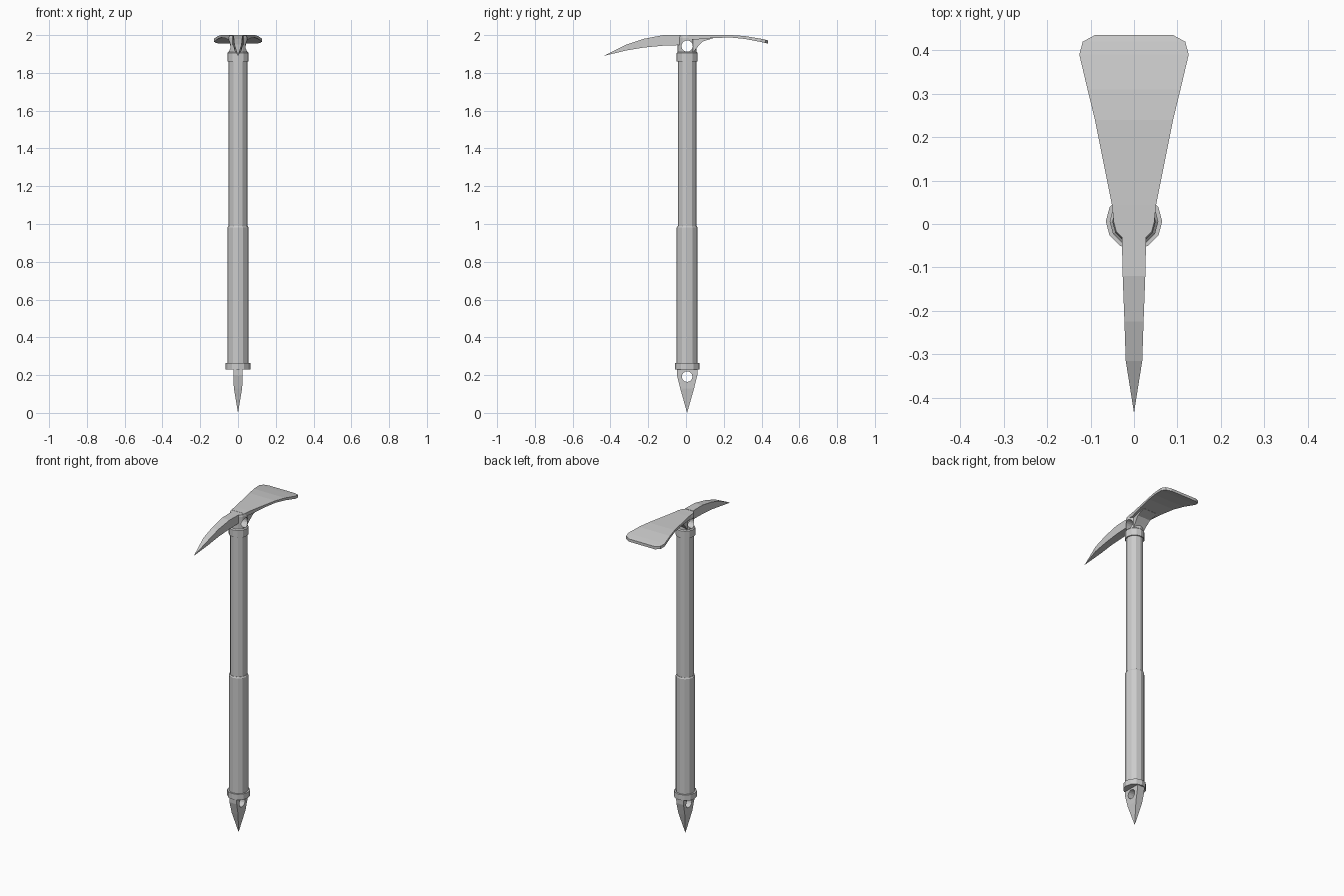
import bpy, bmesh, math

if "Cube" in bpy.data.objects:
    bpy.data.objects.remove(bpy.data.objects["Cube"])

CY = 0.006   # shaft axis sits slightly off the y origin


def finish(name, bm):
    bmesh.ops.remove_doubles(bm, verts=bm.verts, dist=1e-5)
    bmesh.ops.recalc_face_normals(bm, faces=bm.faces)
    mesh = bpy.data.meshes.new(name)
    bm.to_mesh(mesh)
    bm.free()
    obj = bpy.data.objects.new(name, mesh)
    bpy.context.collection.objects.link(obj)
    return obj


def tube(name, levels, sides=12):
    """Stack of polygon rings given as (z, radius)."""
    rings = [[(r * math.cos(math.tau * i / sides), CY + r * math.sin(math.tau * i / sides), z)
              for i in range(sides)] for z, r in levels]
    return loft(name, rings)


def loft(name, rings):
    """Skin closed rings and cap both ends."""
    bm = bmesh.new()
    vs = [[bm.verts.new(p) for p in ring] for ring in rings]
    n = len(rings[0])
    for a, b in zip(vs, vs[1:]):
        for i in range(n):
            j = (i + 1) % n
            bm.faces.new((a[i], a[j], b[j], b[i]))
    bm.faces.new(vs[0])
    if rings[-1][0] != rings[-1][1]:
        bm.faces.new(vs[-1])
    return finish(name, bm)


def blade(name, sections):
    """Loft along y from (y, half width, bottom z, top z)."""
    return loft(name, [[(-w, y, b), (w, y, b), (w, y, t), (-w, y, t)]
                       for y, w, b, t in sections])


def drill(obj, z, radius):
    """Round hole through x."""
    bm = bmesh.new()
    bmesh.ops.create_cone(bm, cap_ends=True, segments=16, radius1=radius,
                          radius2=radius, depth=0.4)
    for v in bm.verts:
        v.co = (v.co.z, v.co.y + CY, v.co.x + z)
    cutter = finish(obj.name + "_hole_cutter", bm)
    cutter.hide_render = True
    cutter.hide_set(True)
    cutter.display_type = 'WIRE'
    mod = obj.modifiers.new("hole", 'BOOLEAN')
    mod.operation = 'DIFFERENCE'
    mod.solver = 'EXACT'
    mod.object = cutter


# Shaft, grip sleeve and collars
tube("shaft", [(0.95, 0.049), (1.88, 0.049)])
tube("grip", [(0.235, 0.055), (0.982, 0.055), (0.99, 0.051)])
tube("grip_collar", [(0.23, 0.065), (0.265, 0.065)])
tube("head_collar", [(1.86, 0.056), (1.905, 0.056), (1.911, 0.05)])

# Head socket with carabiner hole
socket = tube("head_socket", [(1.90, 0.05), (1.985, 0.05), (1.998, 0.047)])
drill(socket, 1.942, 0.03)

# Pick, curving down to a point
blade("pick", [(-0.03, 0.028, 1.947, 2.0), (-0.12, 0.026, 1.944, 2.0),
               (-0.225, 0.022, 1.934, 1.98), (-0.315, 0.019, 1.919, 1.95),
               (-0.435, 0.0, 1.89, 1.89)])

# Adze, flaring wide with clipped corners
blade("adze", [(0.0, 0.046, 1.982, 1.999), (0.045, 0.051, 1.976, 2.0),
               (0.145, 0.071, 1.985, 2.0), (0.24, 0.09, 1.987, 2.0),
               (0.31, 0.107, 1.98, 1.995), (0.39, 0.126, 1.965, 1.982),
               (0.42, 0.118, 1.958, 1.976), (0.435, 0.09, 1.955, 1.972)])

# Gusset under the adze
blade("adze_gusset", [(0.037, 0.036, 1.908, 1.99), (0.062, 0.04, 1.938, 1.99),
                      (0.088, 0.045, 1.966, 1.99), (0.145, 0.05, 1.984, 1.992)])

# Flat spike with leash hole
spike = loft("spike", [[(-x, CY - y, z), (x, CY - y, z), (x, CY + y, z), (-x, CY + y, z)]
                       for z, x, y in [(0.245, 0.025, 0.055), (0.2, 0.025, 0.054),
                                       (0.13, 0.022, 0.037), (0.0, 0.0, 0.0)]])
drill(spike, 0.192, 0.028)
